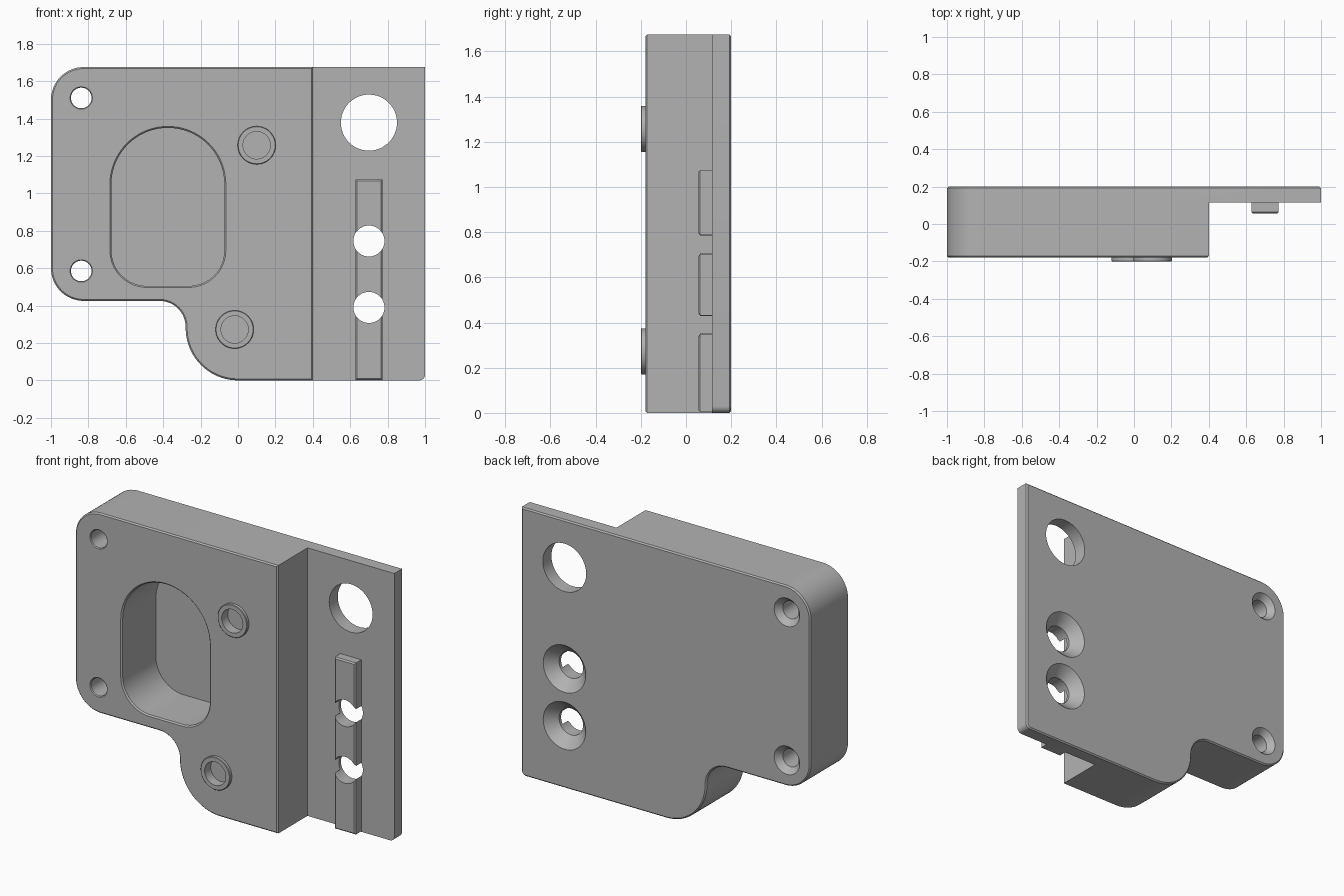
import bpy, bmesh
from math import sin, cos, radians
from mathutils import Vector

cube = bpy.data.objects.get("Cube")
if cube:
    bpy.data.objects.remove(cube, do_unlink=True)

grey = bpy.data.materials.new("plain grey")
grey.use_nodes = True
grey.diffuse_color = (0.45, 0.45, 0.45, 1)
grey.node_tree.nodes["Principled BSDF"].inputs["Base Color"].default_value = (0.45, 0.45, 0.45, 1)


def arc(cx, cz, r, start, end, steps=16):
    angles = [radians(start + (end - start) * i / steps) for i in range(steps + 1)]
    return [(cx + r * cos(a), cz + r * sin(a)) for a in angles]


def circle(cx, cz, r):
    return arc(cx, cz, r, 0, 360, 48)[:-1]


def grow(outline, distance):
    """Offset a counter-clockwise outline outwards with mitred corners."""
    points = [Vector(p) for p in outline]
    result = []
    for i, p in enumerate(points):
        a = (p - points[i - 1]).normalized()
        b = (points[(i + 1) % len(points)] - p).normalized()
        n1, n2 = Vector((a.y, -a.x)), Vector((b.y, -b.x))
        result.append(p + (n1 + n2) * distance / (1 + n1.dot(n2)))
    return result


def prism(name, outline, sections):
    """Loft an x-z outline through (y, outward offset) sections."""
    bm = bmesh.new()
    rings = [[bm.verts.new((p.x, y, p.y)) for p in grow(outline, off)] for y, off in sections]
    count = len(outline)
    for lower, upper in zip(rings, rings[1:]):
        for i in range(count):
            j = (i + 1) % count
            bm.faces.new((lower[i], lower[j], upper[j], upper[i]))
    bm.faces.new(rings[0])
    bm.faces.new(rings[-1])
    bmesh.ops.recalc_face_normals(bm, faces=bm.faces)
    mesh = bpy.data.meshes.new(name)
    bm.to_mesh(mesh)
    bm.free()
    mesh.materials.append(grey)
    obj = bpy.data.objects.new(name, mesh)
    bpy.context.collection.objects.link(obj)
    return obj


def cut(cutter, *targets):
    cutter.hide_render = True
    for target in targets:
        bpy.context.view_layer.objects.active = target
        mod = target.modifiers.new("cut", "BOOLEAN")
        mod.operation = "DIFFERENCE"
        mod.solver = "EXACT"
        mod.object = cutter
        bpy.ops.object.modifier_apply(modifier=mod.name)
    bpy.data.objects.remove(cutter, do_unlink=True)


FRONT, BACK, STEP, TOP = -0.18, 0.2, 0.115, 1.675
C = 0.008

# Body: full outline with chamfered front and back rims
outline = (arc(0.97, 0.03, 0.03, -90, 0, 6) + [(1, TOP)]
           + arc(-0.825, 1.5, 0.175, 90, 180)
           + arc(-0.825, 0.6, 0.175, 180, 270)
           + arc(-0.42, 0.285, 0.14, 90, 0)
           + arc(0, 0.28, 0.28, 180, 270, 20))
body = prism("body", outline, [(FRONT, -C), (FRONT + C, 0), (BACK - C, 0), (BACK, -C)])

# Thin flange: remove the front of the right-hand side
strip = [(0.4, -0.2), (1.2, -0.2), (1.2, 1.9), (0.4, 1.9)]
cut(prism("flange_cutter", strip,
          [(-0.4, C), (FRONT, C), (FRONT + C, 0), (STEP, 0)]), body)

# Rib on the flange
rib = prism("flange_rib", [(0.627, 0.003), (0.772, 0.003), (0.772, 1.075), (0.627, 1.075)],
            [(0.055, -C), (0.055 + C, 0), (STEP + 0.01, 0)])

# Pocket with a round top
pocket = (arc(-0.375, 1.048, 0.302, 0, 180, 40)
          + arc(-0.487, 0.695, 0.19, 180, 270)
          + arc(-0.263, 0.695, 0.19, 270, 360))
cut(prism("pocket_cutter", pocket,
          [(-0.3, C), (FRONT, C), (FRONT + C, 0), (0.155, 0)]), body)

# Raised bosses with blind holes
bosses = []
for name, x, z in (("upper_boss", 0.1, 1.257), ("lower_boss", -0.018, 0.272)):
    boss = prism(name, circle(x, z, 0.102), [(-0.2, -0.003), (-0.197, 0), (FRONT + 0.01, 0)])
    cut(prism("boss_hole_cutter", circle(x, z, 0.073), [(-0.3, 0), (-0.14, 0)]), boss, body)
    bosses.append(boss)

# Body screw holes, countersunk from the back
for z in (1.51, 0.585):
    cut(prism("screw_cutter", circle(-0.838, z, 0.055),
              [(-0.3, 0.005), (FRONT, 0.005), (FRONT + 0.005, 0),
               (0.163, 0), (BACK, 0.033), (0.3, 0.033)]), body)

# Flange screw holes through the rib, countersunk from the back
for z in (0.745, 0.39):
    cut(prism("flange_screw_cutter", circle(0.7, z, 0.083),
              [(-0.1, 0), (0.135, 0), (BACK, 0.064), (0.3, 0.064)]), body, rib)

# Large plain flange hole
cut(prism("flange_hole_cutter", circle(0.7, 1.378, 0.15), [(-0.1, 0), (0.3, 0)]), body)

# Smooth curves, sharp edges
bpy.ops.object.select_all(action="DESELECT")
for obj in [body, rib] + bosses:
    obj.select_set(True)
bpy.context.view_layer.objects.active = body
bpy.ops.object.shade_smooth_by_angle(angle=radians(25))
